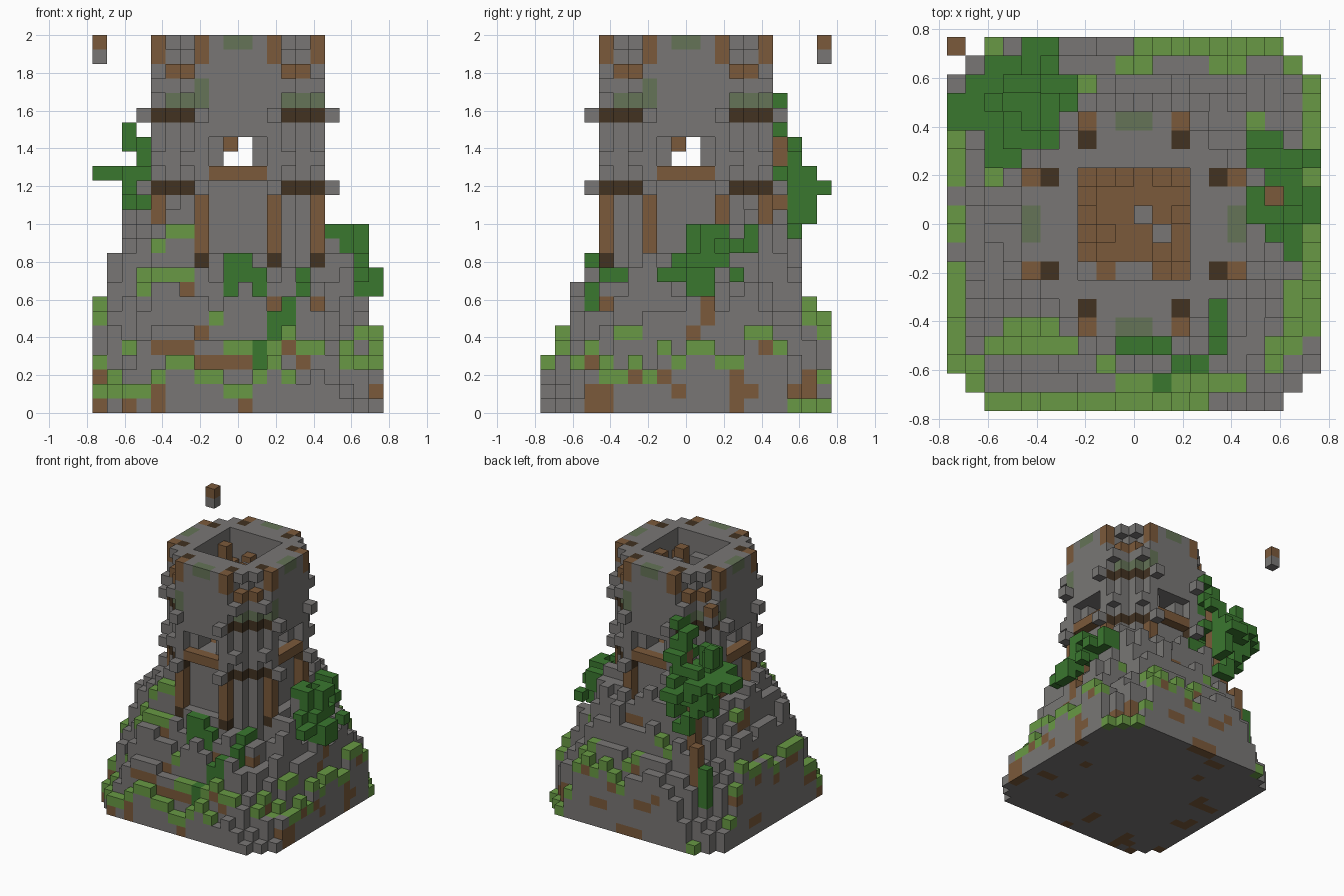
import bpy
import random
from mathutils import Vector, noise

if "Cube" in bpy.data.objects:
    bpy.data.objects.remove(bpy.data.objects["Cube"], do_unlink=True)

random.seed(4)
N, U = 20, 2 / 26          # cells across, cell size
COLOURS = {
    "stone": (0.190, 0.183, 0.178),
    "timber": (0.198, 0.101, 0.043),
    "dark_timber": (0.054, 0.032, 0.0155),
    "grass": (0.138, 0.318, 0.058),
    "leaves": (0.042, 0.186, 0.028),
    "mossy_stone": (0.128, 0.172, 0.095),
}
names = list(COLOURS)
mats = []
for name, rgb in COLOURS.items():
    m = bpy.data.materials.new(name)
    m.use_nodes = True
    m.diffuse_color = (*rgb, 1)
    bsdf = m.node_tree.nodes["Principled BSDF"]
    bsdf.inputs["Base Color"].default_value = (*rgb, 1)
    bsdf.inputs["Roughness"].default_value = 0.9
    mats.append(m)

cells = {}                 # (i, j, k) -> (part, colour)


def put(part, colour, i, j, k):
    cells[i, j, k] = (part, colour)


def span(a, b):
    return range(a, b + 1)


def box(part, colour, xs, ys, zs, keep=1.0):
    for i in span(*xs):
        for j in span(*ys):
            for k in span(*zs):
                if keep >= 1 or ((i, j, k) not in cells and random.random() < keep):
                    put(part, colour, i, j, k)


def around(i, j):
    """All eight mirrored and swapped copies of a column."""
    out = set()
    for a, b in ((i, j), (j, i)):
        out |= {(a, b), (N - 1 - a, b), (a, N - 1 - b), (N - 1 - a, N - 1 - b)}
    return out


def ring(part, colour, i, j, zs):
    for a, b in around(i, j):
        for k in span(*zs):
            put(part, colour, a, b, k)


def clear_ring(i, j, zs):
    for a, b in around(i, j):
        for k in span(*zs):
            cells.pop((a, b, k), None)


# Turf patches and creeper patches on the mound: first and last column, first and last row
TURF = [(0, 0, 2, 7), (0, 0, 9, 10), (0, 0, 12, 16), (2, 2, 12, 12), (2, 2, 19, 19),
        (1, 1, 1, 2), (2, 13, 0, 0), (3, 6, 4, 4), (2, 6, 3, 3), (9, 10, 1, 1),
        (12, 15, 1, 1), (8, 8, 2, 2), (19, 19, 4, 17), (18, 18, 3, 6), (17, 17, 2, 3),
        (10, 17, 19, 19), (9, 10, 18, 18), (14, 15, 18, 18), (18, 18, 18, 18),
        (6, 7, 17, 17), (15, 15, 8, 8), (16, 16, 15, 15)]
CREEPER = [(9, 11, 3, 3), (14, 14, 3, 5), (12, 13, 2, 2), (11, 11, 1, 1)]


def inside(patches, i, j):
    return any(a <= i <= b and c <= j <= d for a, b, c, d in patches)


# Rocky mound: sloping sides cut by a diagonal slope, with lumpy ledges
for i in range(N):
    for j in range(N):
        x, y = i - 9.5, j - 9.5
        dx, dy = abs(x), abs(y)
        if dx + dy > 17:
            continue
        side_x = 4.5 + 2.4 * (9.5 - dx) if x > 0 else 6.5 + 3.3 * (9.5 - dx)
        side_y = 6 + 2.2 * (9.5 - dy) if y > 0 else 3 + 2.4 * (9.5 - dy)
        steep = 1.3 if x > 0 > y else 1.75
        h = min(side_x, side_y, steep * (18 - dx - dy), 10 if x > 0 > y else 13)
        h += 2 * noise.noise(Vector((i * 0.45, j * 0.45, 2.7))) + random.uniform(-1, 0.7)
        h = max(1, round(h))
        for k in range(h):
            soil = noise.noise(Vector((i * 0.4, j * 0.4, k * 0.45 + 9)))
            put("mound", "timber" if soil > 0.4 and k < h - 1 else "stone", i, j, k)
        if inside(TURF, i, j):
            put("mound", "grass", i, j, h - 1)
            if h > 1 and random.random() < 0.45:
                put("mound", "timber", i, j, h - 2)
        if inside(CREEPER, i, j):
            for k in span(max(1, h - 3), h - 1):
                put("mound", "leaves", i, j, k)

# Tower: stepped octagon with a square shaft
for i in span(4, 15):
    for j in span(4, 15):
        a, b = min(i, 19 - i) - 4, min(j, 19 - j) - 4
        if a + b < 3:
            continue
        shaft = a > 2 and b > 2
        for k in span(0, 15 if shaft else 25):
            put("tower", "stone", i, j, k)

# Moss on the walls
ring("tower", "mossy_stone", 9, 4, (25, 25))
ring("tower", "mossy_stone", 6, 5, (21, 21))
for i, j in [(7, 4), (15, 7), (12, 15), (4, 12)]:
    box("tower", "mossy_stone", (i, i), (j, j), (21, 22))

# Wall recesses between the posts, with windows and sills on each side
for i in (8, 9):
    clear_ring(i, 4, (11, 15))
    clear_ring(i, 4, (17, 18))
    ring("window_sill", "timber", i, 4, (16, 16))
for d in span(4, 6):
    clear_ring(9, d, (17, 18))

# Timber posts, corner beams and top notches
ring("post", "timber", 7, 4, (11, 14))
ring("post", "dark_timber", 7, 4, (10, 10))
ring("post", "timber", 7, 4, (24, 25))
ring("post", "dark_timber", 7, 5, (25, 25))
ring("corner_beam", "timber", 6, 5, (23, 23))
clear_ring(6, 5, (24, 24))
for k in (15, 20):
    ring("corner_band", "dark_timber", 6, 5, (k, k))
    ring("corner_band", "dark_timber", 7, 4, (k, k))
    ring("corbel", "stone", 7, 3, (k, k))
for k in (17, 22):
    ring("corner_corbel", "stone", 6, 4, (k, k))

# Lower floor, ragged upper floor and broken uprights in the shaft
box("lower_floor", "timber", (7, 12), (7, 12), (16, 16))
box("upper_floor", "timber", (7, 12), (7, 12), (22, 22), 0.85)
for i, j in [(7, 11), (9, 12), (12, 10), (8, 7), (11, 8), (12, 7), (8, 9), (11, 12)]:
    box("broken_upright", "timber", (i, i), (j, j), (22, random.choice((23, 24))))
for i, j in [(9, 7), (10, 10), (11, 9), (7, 7), (10, 7)]:
    put("rubble", "stone", i, j, 23)
put("broken_upright", "timber", 9, 9, 18)

# Tree leaning on the back right corner of the tower
box("back_tree_trunk", "timber", (4, 4), (16, 16), (8, 14))
box("back_tree_trunk", "timber", (5, 5), (16, 16), (14, 18))
box("back_tree_root", "timber", (3, 3), (17, 17), (2, 9))
for xs, ys, zs, keep in [
        ((5, 6), (15, 16), (18, 21), 0.6), ((3, 6), (14, 17), (17, 18), 0.45),
        ((1, 6), (15, 16), (16, 16), 0.9), ((2, 5), (17, 18), (15, 16), 0.75),
        ((2, 5), (13, 14), (15, 16), 0.6), ((0, 0), (15, 16), (16, 16), 1),
        ((1, 1), (17, 17), (16, 16), 1), ((2, 5), (17, 18), (13, 14), 0.4),
        ((4, 5), (19, 19), (15, 15), 1), ((2, 3), (16, 17), (13, 14), 0.6),
        ((2, 2), (15, 16), (18, 19), 0.8), ((6, 7), (15, 15), (13, 14), 1),
        ((4, 5), (17, 17), (11, 12), 0.6), ((2, 2), (17, 17), (4, 7), 1)]:
    box("back_tree_leaves", "leaves", xs, ys, zs, keep)

# Tree on the left slope, with a root running down
box("left_tree_trunk", "timber", (17, 17), (11, 11), (7, 11))
for n in range(6):
    put("left_tree_root", "timber", 18, 11 - n // 2, 7 - n)
for xs, ys, zs, keep in [
        ((16, 17), (10, 14), (11, 12), 0.75), ((16, 18), (11, 13), (10, 11), 0.7),
        ((18, 18), (11, 12), (12, 12), 1), ((17, 18), (9, 11), (9, 10), 0.7),
        ((19, 19), (10, 11), (8, 9), 1), ((18, 18), (8, 10), (9, 9), 1),
        ((19, 19), (13, 13), (9, 9), 1), ((18, 18), (10, 11), (6, 8), 0.7)]:
    box("left_tree_leaves", "leaves", xs, ys, zs, keep)

# Loose floating block
put("floating_block", "stone", 0, 19, 24)
put("floating_block", "timber", 0, 19, 25)


def build(part):
    """Make one mesh from a part's cells, keeping only the open faces."""
    verts, faces, slots = {}, [], []
    for (i, j, k), (owner, colour) in cells.items():
        if owner != part:
            continue
        for axis in range(3):
            for s in (0, 1):
                near = [i, j, k]
                near[axis] += 2 * s - 1
                if tuple(near) in cells:
                    continue
                quad = []
                for u, v in ((0, 0), (1, 0), (1, 1), (0, 1)):
                    c = [i, j, k]
                    c[axis] += s
                    c[(axis + 1) % 3] += u
                    c[(axis + 2) % 3] += v
                    quad.append(verts.setdefault(tuple(c), len(verts)))
                faces.append(quad if s else quad[::-1])
                slots.append(names.index(colour))
    used = sorted(set(slots))
    mesh = bpy.data.meshes.new(part)
    mesh.from_pydata([((x - 10) * U, (y - 10) * U, z * U) for x, y, z in verts], [], faces)
    for n in used:
        mesh.materials.append(mats[n])
    for poly, n in zip(mesh.polygons, slots):
        poly.material_index = used.index(n)
    bpy.context.collection.objects.link(bpy.data.objects.new(part, mesh))


for part in sorted({owner for owner, _ in cells.values()}):
    build(part)
